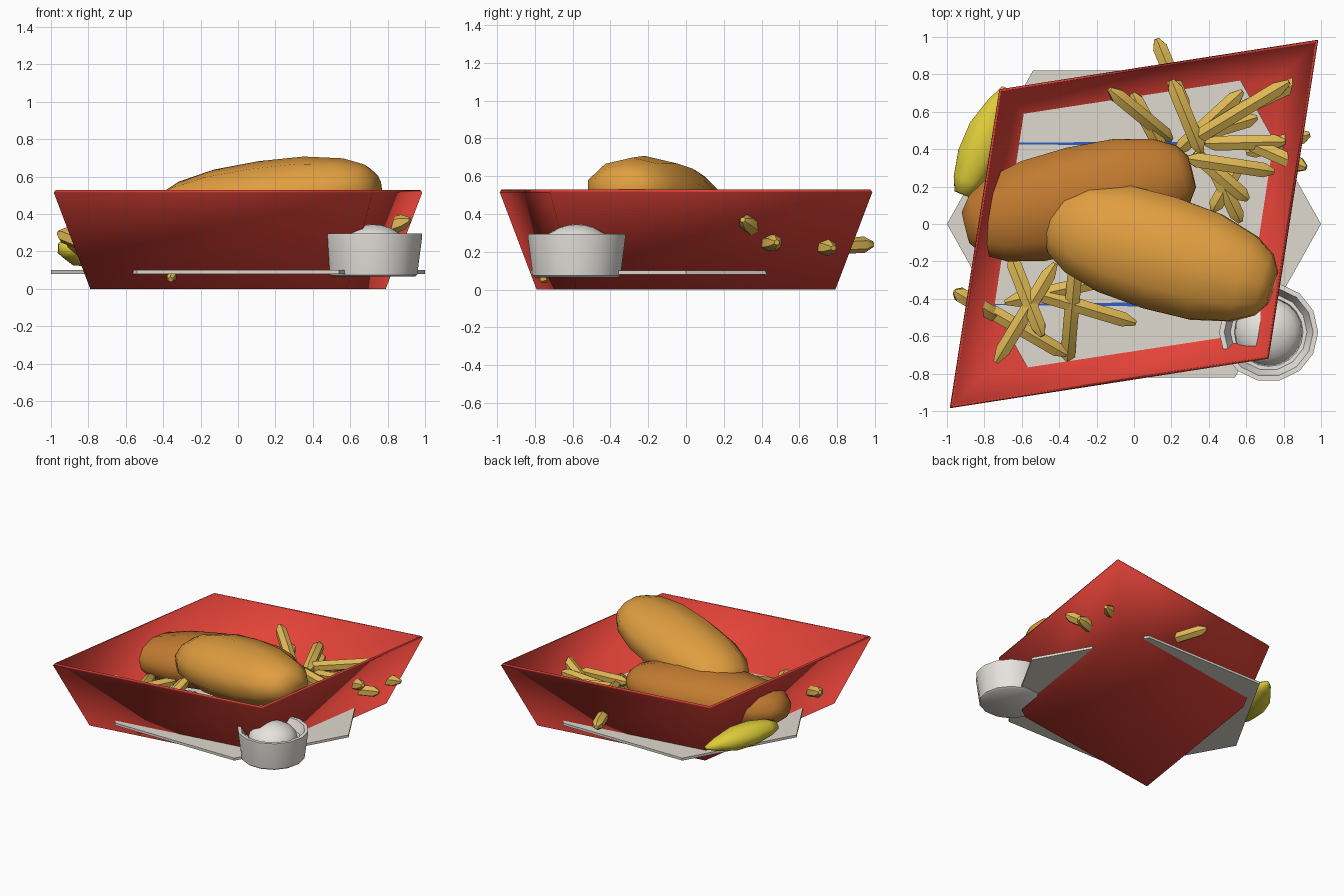
import bpy, bmesh, math
from mathutils import Vector

cube = bpy.data.objects.get("Cube")
if cube:
    bpy.data.objects.remove(cube, do_unlink=True)


def material(name, *srgb):
    """Flat material from display colour values, stored as linear."""
    m = bpy.data.materials.new(name)
    m.use_nodes = True
    col = [((c + 0.055) / 1.055) ** 2.4 for c in srgb] + [1]
    m.diffuse_color = col
    bsdf = m.node_tree.nodes["Principled BSDF"]
    bsdf.inputs["Base Color"].default_value = col
    bsdf.inputs["Roughness"].default_value = 0.7
    return m


RED = material("tray red", 0.89, 0.26, 0.22)
PAPER = material("paper grey", 0.88, 0.855, 0.81)
BLUE = material("stripe blue", 0.18, 0.36, 0.78)
GOLD = material("golden batter", 0.88, 0.62, 0.25)
BROWN = material("brown batter", 0.76, 0.48, 0.19)
FRY = material("fry yellow", 0.87, 0.72, 0.33)
LEMON = material("lemon yellow", 0.87, 0.80, 0.22)
CUP = material("cup white", 0.91, 0.895, 0.875)
SAUCE = material("sauce cream", 0.91, 0.895, 0.87)


def skin(name, rings, mat, angle=180):
    """Join equal-sized rings of points into a closed solid."""
    bm = bmesh.new()
    loops = [[bm.verts.new(p) for p in ring] for ring in rings]
    n = len(loops[0])
    for a, b in zip(loops, loops[1:]):
        for i in range(n):
            j = (i + 1) % n
            bm.faces.new((a[i], a[j], b[j], b[i]))
    bm.faces.new(loops[0])
    bm.faces.new(loops[-1])
    bmesh.ops.recalc_face_normals(bm, faces=bm.faces)
    mesh = bpy.data.meshes.new(name)
    bm.to_mesh(mesh)
    bm.free()
    mesh.materials.append(mat)
    for f in mesh.polygons:
        f.use_smooth = True
    if angle < 180:
        mesh.set_sharp_from_angle(angle=math.radians(angle))
    obj = bpy.data.objects.new(name, mesh)
    bpy.context.collection.objects.link(obj)
    return obj


def turned(name, x, y, profile, sides, mat, angle=40):
    """Round part from (radius, height) pairs."""
    steps = [2 * math.pi * i / sides for i in range(sides)]
    rings = [[(x + r * math.cos(a), y + r * math.sin(a), z) for a in steps]
             for r, z in profile]
    return skin(name, rings, mat, angle)


def loft(name, start, end, profile, width, height, sides, mat, angle=180):
    """Tapered body between two points; profile holds (position, scale)."""
    start, end = Vector(start), Vector(end)
    axis = (end - start).normalized()
    side = Vector((-axis.y, axis.x, 0)).normalized()
    up = axis.cross(side)
    rings = []
    for t, s in profile:
        c = start.lerp(end, t)
        rings.append([])
        for i in range(sides):
            a = 2 * math.pi * (i + 0.5) / sides
            rings[-1].append(c + side * (s * width * math.cos(a))
                             + up * (s * height * math.sin(a)))
    return skin(name, rings, mat, angle)


# Skewed tray with flared walls and a thin rim
def tray_ring(far, near, z):
    return [(-far, -far, z), (near, -near, z), (far, far, z), (-near, near, z)]


tray = skin("tray", [tray_ring(0.79, 0.58, 0), tray_ring(0.985, 0.72, 0.515),
                     tray_ring(0.975, 0.713, 0.53), tray_ring(0.968, 0.708, 0.525),
                     tray_ring(0.775, 0.57, 0.03)], RED)
tray.modifiers.new("wall shading", 'WEIGHTED_NORMAL')

# Hexagonal paper liner with two tapering printed stripes
hexagon = [(1, 0), (0.54, 0.82), (-0.54, 0.82), (-1, 0), (-0.54, -0.82), (0.54, -0.82)]
skin("paper_liner", [[(x, y, z) for x, y in hexagon] for z in (0.08, 0.1)], PAPER, 30)
stripe = [(-0.76, 0.003), (0.1, 0.011), (0.76, 0.003)]
outline = stripe + [(x, -w) for x, w in reversed(stripe)]
for label, y in (("front", -0.43), ("back", 0.43)):
    skin(label + "_stripe", [[(x, y + w, z) for x, w in outline]
                             for z in (0.099, 0.104)], BLUE, 30)

# Sauce cup
CUP_X, CUP_Y = 0.72, -0.578
turned("sauce_cup", CUP_X, CUP_Y,
       [(0.225, 0.065), (0.238, 0.075), (0.265, 0.28), (0.265, 0.295),
        (0.238, 0.295), (0.205, 0.225)], 14, CUP)
dome = [math.radians(d) for d in (0, 20, 40, 60, 78, 89)]
turned("sauce", CUP_X, CUP_Y,
       [(0.185 * math.cos(a), 0.22 + 0.125 * math.sin(a)) for a in dome], 20, SAUCE, 180)

# Battered fillets
fillet = [(0, 0.3), (0.05, 0.58), (0.14, 0.8), (0.3, 0.96), (0.5, 1),
          (0.7, 0.95), (0.87, 0.77), (0.96, 0.55), (1, 0.3)]
loft("front_fillet", (-0.46, 0.03, 0.37), (0.74, -0.34, 0.55),
     fillet, 0.325, 0.225, 10, GOLD)
loft("back_fillet", (-0.90, -0.02, 0.27), (0.31, 0.28, 0.33),
     fillet, 0.30, 0.195, 10, BROWN)

# Lemon wedge outside the left wall
loft("lemon", (-0.92, 0.16, 0.22), (-0.69, 0.73, 0.19),
     [(0, 0.4), (0.12, 0.72), (0.35, 1), (0.6, 0.97), (0.85, 0.55), (1, 0.15)],
     0.115, 0.09, 8, LEMON)

# Fries: both ends as x, y, z in hundredths
fries = [
    (-13, 72, 42, 20, 45, 22), (12, 99, 24, 28, 60, 22), (20, 77, 34, 36, 38, 30),
    (83, 76, 36, 30, 44, 30), (58, 71, 30, 22, 38, 26), (66, 57, 24, 26, 45, 24),
    (81, 44, 30, 38, 43, 27), (75, 28, 26, 28, 35, 32), (61, 13, 20, 32, 38, 24),
    (57, 1, 16, 40, 36, 22), (42, 7, 18, 56, 32, 18), (94, 48, 25, 60, 38, 24),
    (92, 30, 37, 60, 44, 26), (93, 78, 22, 50, 58, 24), (-1, 70, 30, 16, 38, 24),
    (-74, -74, 22, -42, -21, 24), (-81, -44, 22, -36, -70, 16),
    (-36, -77, 5, -31, -19, 30), (1, -53, 16, -56, -36, 22),
    (-66, -17, 20, -49, -60, 26), (-12, -29, 22, -69, -42, 18),
    (-96, -36, 30, -72, -50, 20),
]
for i, f in enumerate(fries):
    p = [v / 100 for v in f]
    loft(f"fry_{i + 1}", p[:3], p[3:], [(0, 0.35), (0.12, 1), (0.88, 1), (1, 0.35)],
         0.045, 0.043, 6, FRY, 40)
